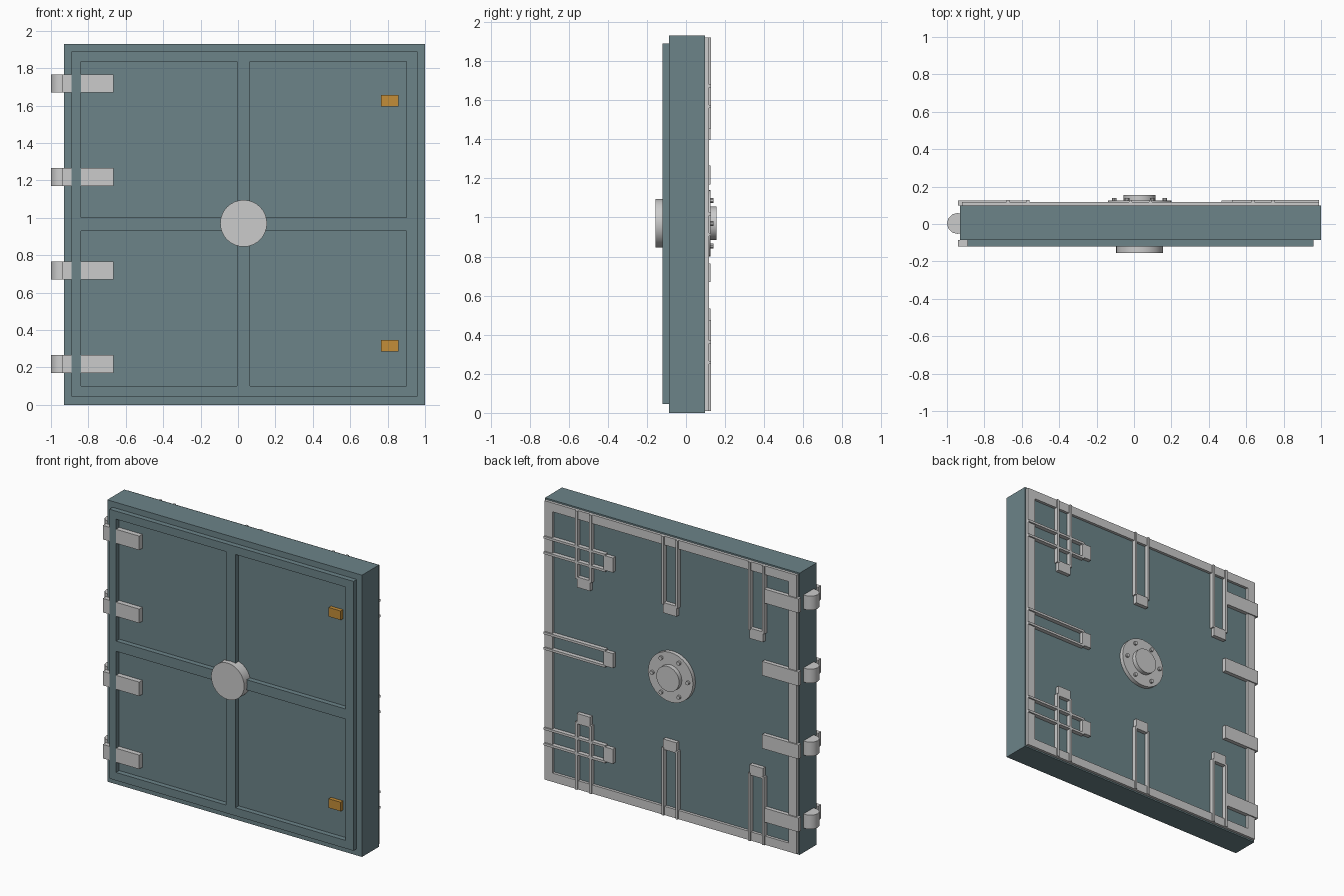
import bpy, bmesh, math
from mathutils import Matrix, Vector

if "Cube" in bpy.data.objects:
    bpy.data.objects.remove(bpy.data.objects["Cube"])

CX, CZ = 0.035, 0.965          # centre of the door leaf
FRONT, BACK = -0.086, 0.098    # faces of the main slab


def material(name, col):
    m = bpy.data.materials.new(name)
    m.diffuse_color = (*col, 1)
    m.use_nodes = True
    m.node_tree.nodes["Principled BSDF"].inputs["Base Color"].default_value = m.diffuse_color
    return m


TEAL = material("teal_paint", (0.15, 0.23, 0.25))
ORANGE = material("orange_paint", (0.55, 0.27, 0.04))


def finish(bm, name, mat=None, smooth=False):
    bmesh.ops.recalc_face_normals(bm, faces=bm.faces)
    me = bpy.data.meshes.new(name)
    bm.to_mesh(me)
    bm.free()
    ob = bpy.data.objects.new(name, me)
    bpy.context.collection.objects.link(ob)
    if mat:
        me.materials.append(mat)
    if smooth:
        bpy.context.view_layer.objects.active = ob
        ob.select_set(True)
        bpy.ops.object.shade_smooth_by_angle(angle=math.radians(35))
        ob.select_set(False)
    return ob


def add_box(bm, x, y, z):
    size = [b - a for a, b in (x, y, z)]
    mid = [(a + b) / 2 for a, b in (x, y, z)]
    bmesh.ops.create_cube(bm, size=1, matrix=Matrix.Translation(mid) @ Matrix.Diagonal((*size, 1)))


def box(name, x, y, z, mat=None):
    bm = bmesh.new()
    add_box(bm, x, y, z)
    return finish(bm, name, mat)


def cylinder(name, centre, r, depth, sides, along_y=True):
    bm = bmesh.new()
    rot = Matrix.Rotation(math.pi / 2, 4, 'X') if along_y else Matrix()
    bmesh.ops.create_cone(bm, cap_ends=True, segments=sides, radius1=r, radius2=r,
                          depth=depth, matrix=Matrix.Translation(centre) @ rot)
    return finish(bm, name, smooth=True)


def lattice(name, xs, zs, y0, y1, mat=None):
    """Plate on a grid, with the odd/odd cells left open."""
    bm = bmesh.new()
    v = [[bm.verts.new((x, y0, z)) for z in zs] for x in xs]
    for i in range(len(xs) - 1):
        for j in range(len(zs) - 1):
            if not (i % 2 and j % 2):
                bm.faces.new((v[i][j], v[i + 1][j], v[i + 1][j + 1], v[i][j + 1]))
    ext = bmesh.ops.extrude_face_region(bm, geom=bm.faces[:])
    moved = [g for g in ext['geom'] if isinstance(g, bmesh.types.BMVert)]
    bmesh.ops.translate(bm, verts=moved, vec=Vector((0, y1 - y0, 0)))
    return finish(bm, name, mat)


# Door slab, raised front frame with four sunken panels, back edge trim
box("door_slab", (-0.93, 1.0), (FRONT, BACK), (0, 1.93), TEAL)
lattice("front_frame", [-0.89, -0.84, -0.005, 0.065, 0.90, 0.96],
        [0.045, 0.10, 0.93, 1.0, 1.835, 1.89], FRONT, -0.121, TEAL)
lattice("back_trim", [-0.92, -0.86, 0.93, 0.99], [0.01, 0.07, 1.86, 1.92], BACK, 0.117)

# Hinges: front strap, back strap and barrel
for i, z in enumerate((0.217, 0.717, 1.217, 1.717)):
    zr = (z - 0.048, z + 0.048)
    box(f"hinge_front_strap_{i}", (-0.94, -0.665), (-0.1195, FRONT), zr)
    box(f"hinge_back_strap_{i}", (-0.94, -0.665), (BACK, 0.125), zr)
    cylinder(f"hinge_barrel_{i}", (-0.944, 0.003, z), 0.056, 0.096, 12, along_y=False)

# Latch bolts: twin rods with a clamp, three along the top, bottom and right edges
for side, half, angle in (("right", 0.955, 0), ("top", 0.955, 90), ("bottom", 0.955, 270)):
    for k in (-1, 0, 1):
        bm = bmesh.new()
        off = k * 0.655
        for s in (-1, 1):
            r = off + s * 0.053
            add_box(bm, (0.49, half), (BACK, 0.127), (r - 0.008, r + 0.008))
        add_box(bm, (0.432, 0.503), (BACK, 0.125), (off - 0.05, off + 0.05))
        bmesh.ops.transform(bm, verts=bm.verts[:], matrix=Matrix.Translation((CX, 0, CZ))
                            @ Matrix.Rotation(math.radians(-angle), 4, 'Y'))
        finish(bm, f"{side}_latch_{k + 1}")

# Front hub, back flange and boss with six bolts
HX, HZ = 0.03, 0.97
cylinder("front_hub", (HX, -0.12, HZ), 0.125, 0.07, 32)
cylinder("back_flange", (HX, 0.111, HZ), 0.17, 0.028, 32)
cylinder("back_boss", (HX, 0.126, HZ), 0.086, 0.058, 32)
for i in range(6):
    a = i * math.pi / 3
    cylinder(f"flange_bolt_{i}", (HX + 0.135 * math.cos(a), 0.128, HZ + 0.135 * math.sin(a)),
             0.013, 0.024, 10)

# Warning lamps on the front panels
for name, z in (("lower_lamp", 0.315), ("upper_lamp", 1.625)):
    box(name, (0.765, 0.857), (-0.112, FRONT), (z - 0.031, z + 0.031), ORANGE)
